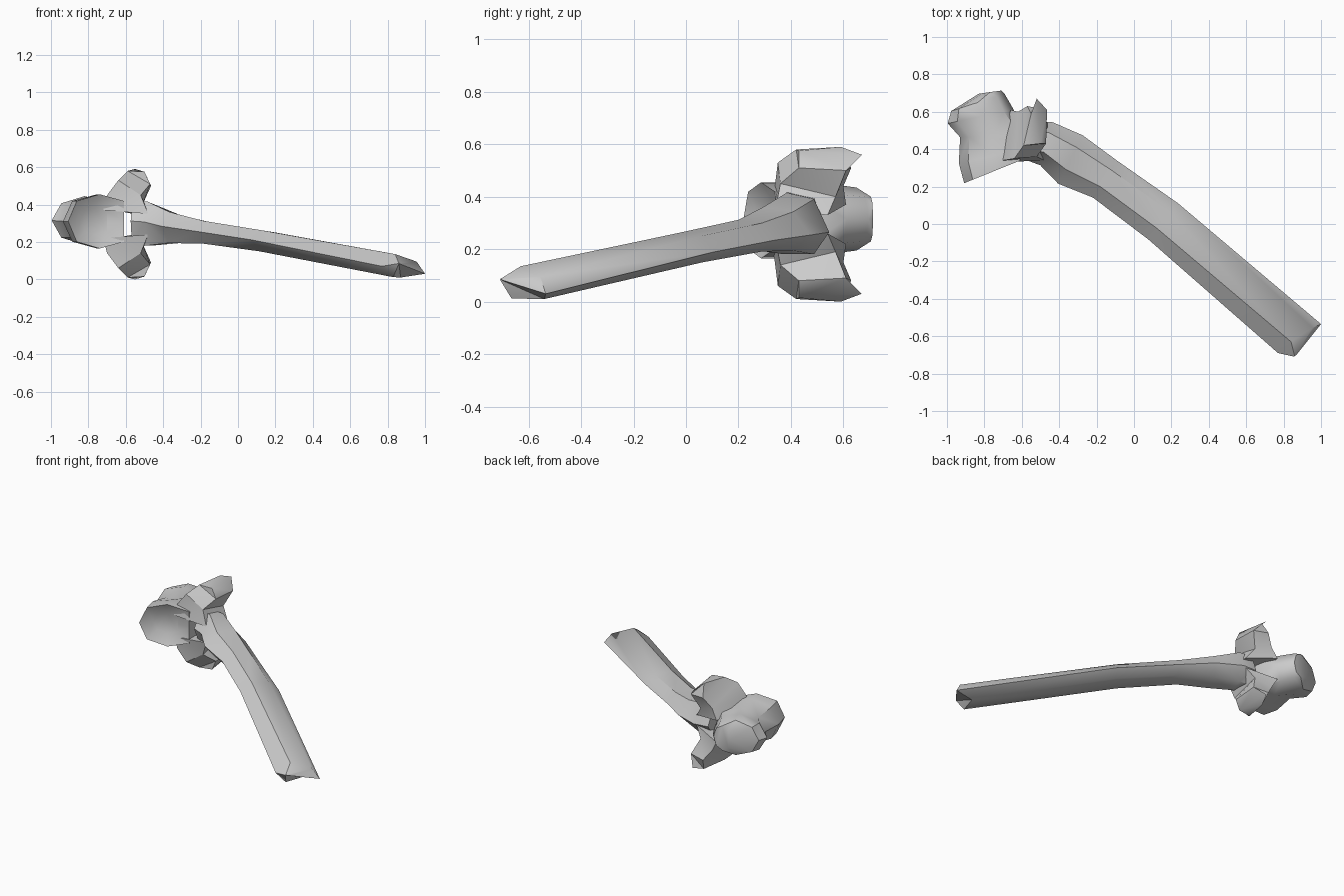
import bpy, bmesh
from math import sin, cos, pi, radians
from mathutils import Vector

if "Cube" in bpy.data.objects:
    bpy.data.objects.remove(bpy.data.objects["Cube"])


def loft(name, rings, angle=35):
    """Skin a list of equal-length point rings and cap both ends."""
    bm = bmesh.new()
    vs = [[bm.verts.new(p) for p in r] for r in rings]
    n = len(rings[0])
    for a, b in zip(vs, vs[1:]):
        for i in range(n):
            j = (i + 1) % n
            bm.faces.new((a[i], a[j], b[j], b[i]))
    bm.faces.new(vs[0][::-1])
    bm.faces.new(vs[-1])
    bmesh.ops.triangulate(bm, faces=bm.faces[:])
    bmesh.ops.recalc_face_normals(bm, faces=bm.faces[:])
    me = bpy.data.meshes.new(name)
    bm.to_mesh(me)
    bm.free()
    ob = bpy.data.objects.new(name, me)
    bpy.context.collection.objects.link(ob)
    bpy.ops.object.select_all(action='DESELECT')
    ob.select_set(True)
    bpy.context.view_layer.objects.active = ob
    bpy.ops.object.shade_smooth_by_angle(angle=radians(angle))
    return ob


def section(c, half_w, half_h, turn, shape):
    """Upright ring of (across, up) points; its width lies in the xy plane."""
    u = Vector((cos(radians(turn)), sin(radians(turn)), 0))
    return [Vector(c) + u * half_w * a + Vector((0, 0, half_h * b)) for a, b in shape]


# vertebra body: spool with a hollow front, squarer on the canal side, domed back
round8 = [(cos(i * pi / 4), sin(i * pi / 4)) for i in range(8)]
square8 = [(0.95, 0), (0.95, 0.75), (0.1, 1), (-0.7, 0.75),
           (-1, 0), (-0.7, -0.75), (0.1, -1), (0.95, -0.75)]
loft("vertebra_body", [
    section((-0.77, 0.315, 0.31), 0.08, 0.07, 22, square8),
    section((-0.755, 0.28, 0.31), 0.165, 0.145, 22, square8),
    section((-0.77, 0.36, 0.31), 0.17, 0.145, 12, square8),
    section((-0.765, 0.47, 0.31), 0.165, 0.115, 2, square8),
    section((-0.82, 0.575, 0.315), 0.18, 0.13, 12, round8),
    section((-0.835, 0.65, 0.315), 0.15, 0.12, 18, round8),
    section((-0.77, 0.705, 0.315), 0.06, 0.085, 8, round8),
], 45)

# long bony spine, bending downwards to a pointed, slanted tip
blade = [(1, -0.25), (0.5, 0.8), (-0.4, 1), (-1, 0.1), (-0.5, -0.95), (0.5, -0.95)]
end = [Vector(p) for p in [(1.0, -0.535, 0.03), (0.955, -0.555, 0.095), (0.84, -0.63, 0.135),
                           (0.77, -0.69, 0.07), (0.83, -0.665, 0.012), (0.87, -0.54, 0.01)]]
tip = Vector((0.86, -0.71, 0.085))
loft("long_spine", [
    section((-0.56, 0.44, 0.30), 0.10, 0.12, 82, blade),
    section((-0.47, 0.43, 0.295), 0.12, 0.12, 75, blade),
    section((-0.34, 0.345, 0.275), 0.145, 0.085, 63, blade),
    section((-0.155, 0.24, 0.25), 0.118, 0.062, 57, blade),
    section((0.155, 0.015, 0.205), 0.125, 0.058, 50, blade),
    end,
    [p.lerp(tip, 0.95) for p in end],
], 40)

# side processes: one lump above the canal, mirrored below it
lump = [
    [(-0.72, 0.33, 0.37), (-0.48, 0.34, 0.35), (-0.46, 0.54, 0.33), (-0.66, 0.61, 0.37)],
    [(-0.70, 0.34, 0.45), (-0.52, 0.36, 0.45), (-0.51, 0.57, 0.40), (-0.62, 0.60, 0.44)],
    [(-0.64, 0.35, 0.53), (-0.47, 0.43, 0.51), (-0.465, 0.61, 0.50), (-0.57, 0.63, 0.51)],
    [(-0.59, 0.42, 0.58), (-0.50, 0.43, 0.575), (-0.52, 0.67, 0.56), (-0.55, 0.59, 0.59)],
]
loft("upper_side_process", lump)
loft("lower_side_process", [[(x, y, 0.59 - z) for x, y, z in r] for r in lump])
